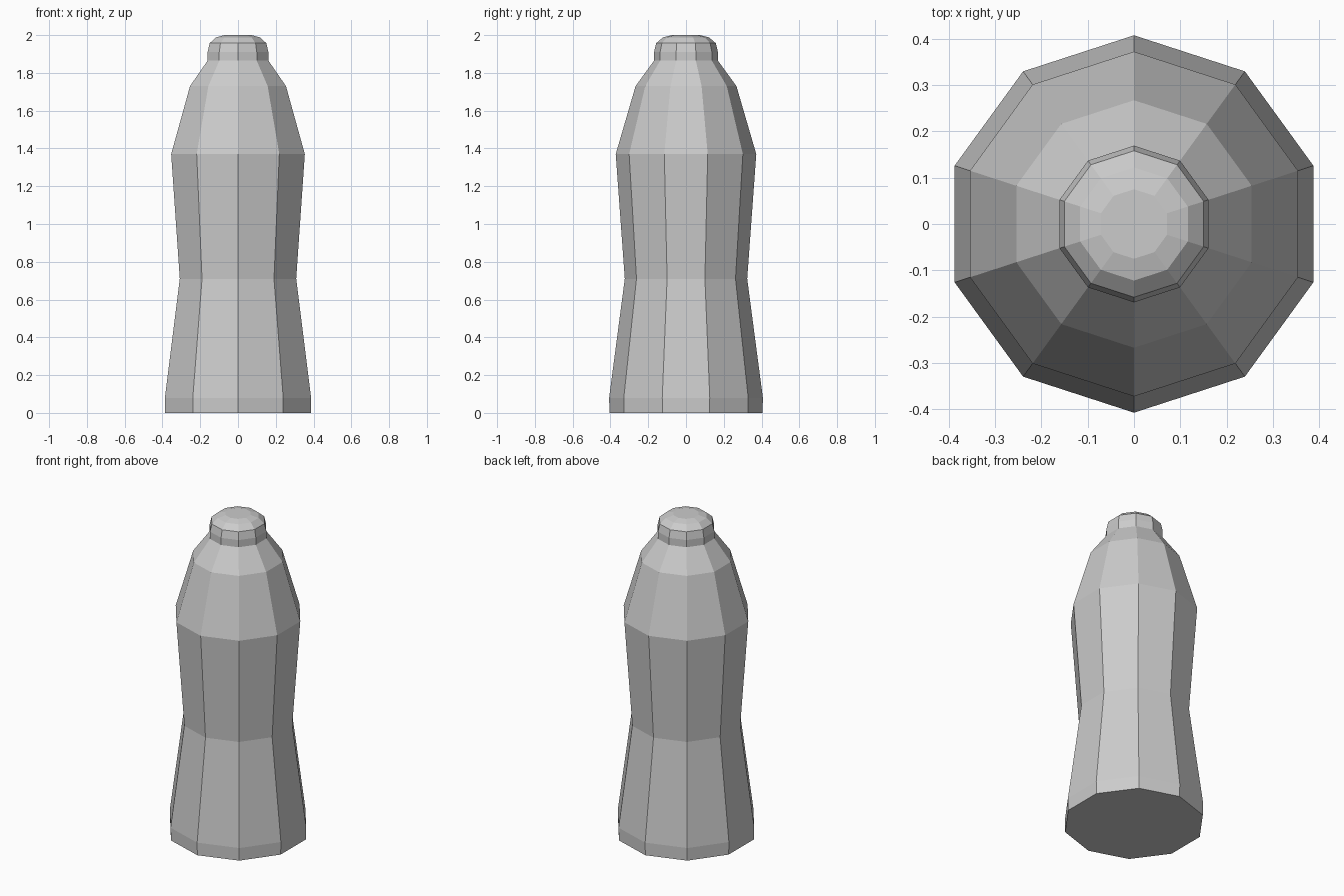
import bpy
import bmesh
from math import cos, sin, pi

cube = bpy.data.objects.get("Cube")
if cube:
    bpy.data.objects.remove(cube, do_unlink=True)

SIDES = 10

# Plain grey material
grey = bpy.data.materials.new("plain_grey")
grey.use_nodes = True
colour = (0.6, 0.6, 0.6, 1)
grey.diffuse_color = colour
grey.node_tree.nodes["Principled BSDF"].inputs["Base Color"].default_value = colour

# Silhouette from foot to cap: radius, height
profile = [
    (0.405, 0), (0.407, 0.08),      # foot
    (0.324, 0.71), (0.372, 1.37),   # waist and chest
    (0.267, 1.73), (0.169, 1.865),  # shoulders
    (0.169, 1.91), (0.158, 1.957),  # cap wall
    (0.122, 1.988), (0.075, 2.0),   # cap dome
]

# Ten-sided turned body, a corner pointing to front and back
bm = bmesh.new()
rings = []
for radius, height in profile:
    angles = [2 * pi * i / SIDES - pi / 2 for i in range(SIDES)]
    rings.append([bm.verts.new((radius * cos(a), radius * sin(a), height)) for a in angles])
for low, high in zip(rings, rings[1:]):
    for i in range(SIDES):
        j = (i + 1) % SIDES
        bm.faces.new((low[i], low[j], high[j], high[i]))
bm.faces.new(rings[0][::-1])
bm.faces.new(rings[-1])

mesh = bpy.data.meshes.new("bottle")
bm.to_mesh(mesh)
bm.free()
mesh.materials.append(grey)
bottle = bpy.data.objects.new("bottle", mesh)
bpy.context.collection.objects.link(bottle)
